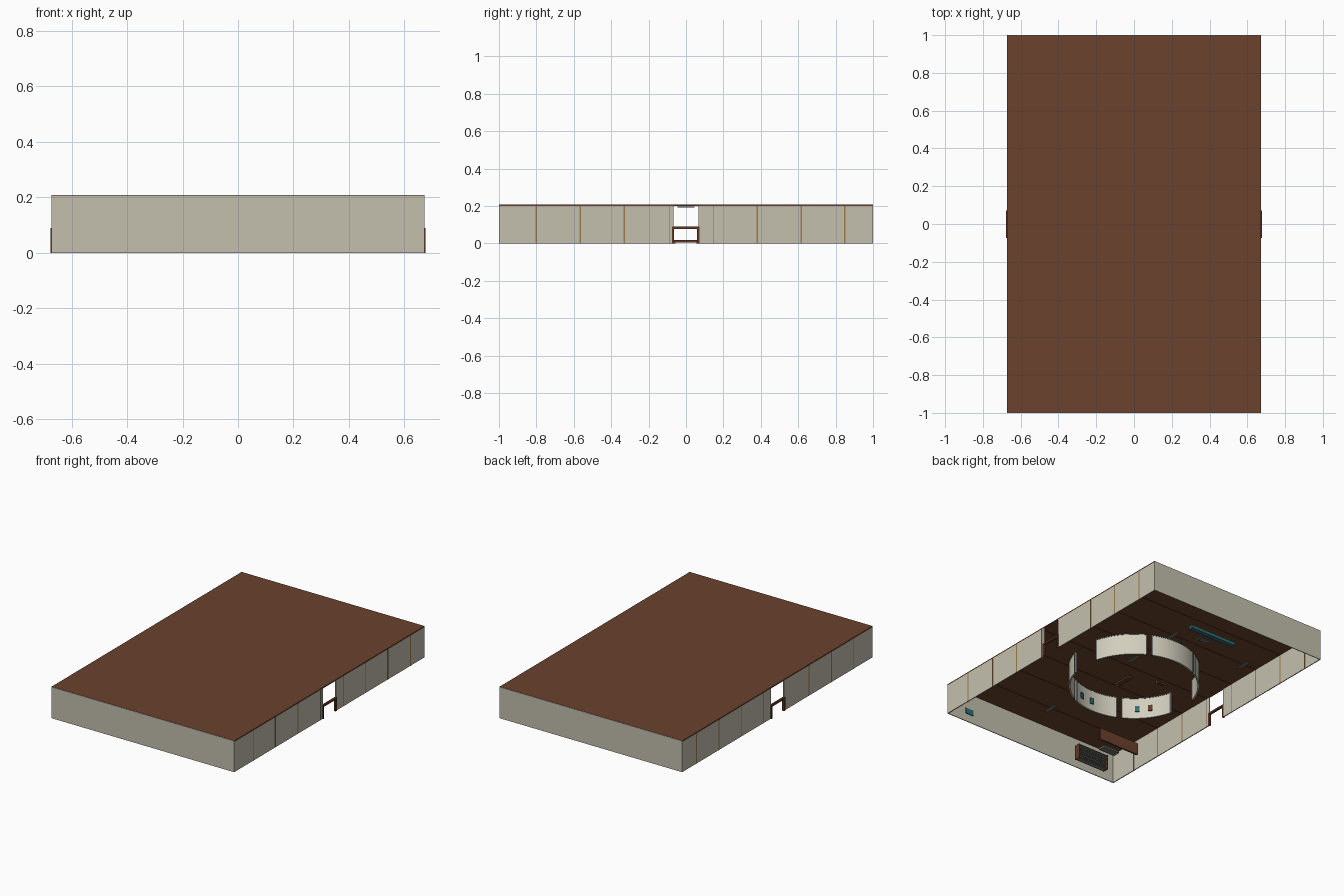
import bpy, bmesh, math

if "Cube" in bpy.data.objects:
    bpy.data.objects.remove(bpy.data.objects["Cube"])


def mat(name, r, g, b):
    m = bpy.data.materials.new(name)
    m.diffuse_color = (r, g, b, 1)
    m.use_nodes = True
    m.node_tree.nodes["Principled BSDF"].inputs["Base Color"].default_value = m.diffuse_color
    return m


BROWN = mat("roof brown", 0.145, 0.055, 0.027)
BEIGE = mat("wall beige", 0.55, 0.52, 0.42)
CREAM = mat("partition cream", 0.64, 0.61, 0.51)
GOLD = mat("seam gold", 0.33, 0.21, 0.07)
WOOD = mat("door wood", 0.12, 0.04, 0.018)
TEAL = mat("teal", 0.03, 0.16, 0.19)
GREY = mat("fixture grey", 0.16, 0.16, 0.15)


def boxes(name, material, items):
    """One object made of boxes given as (centre, size)."""
    bm = bmesh.new()
    for c, s in items:
        for v in bmesh.ops.create_cube(bm, size=1)["verts"]:
            v.co = [c[i] + v.co[i] * s[i] for i in range(3)]
    return finish(name, material, bm)


def finish(name, material, bm):
    bmesh.ops.recalc_face_normals(bm, faces=bm.faces)
    me = bpy.data.meshes.new(name)
    bm.to_mesh(me)
    bm.free()
    me.materials.append(material)
    ob = bpy.data.objects.new(name, me)
    bpy.context.collection.objects.link(ob)
    return ob


def arc_wall(name, material, a0, a1, r0, r1, z0, z1, steps=12):
    """Curved wall piece between two angles in degrees."""
    bm = bmesh.new()
    rings = []
    for i in range(steps + 1):
        a = math.radians(a0 + (a1 - a0) * i / steps)
        rings.append([bm.verts.new((r * math.cos(a), r * math.sin(a), z))
                      for r, z in ((r0, z0), (r1, z0), (r1, z1), (r0, z1))])
    for p, q in zip(rings, rings[1:]):
        for k in range(4):
            bm.faces.new((p[k], p[(k + 1) % 4], q[(k + 1) % 4], q[k]))
    bm.faces.new(rings[0])
    bm.faces.new(rings[-1])
    ob = finish(name, material, bm)
    bpy.ops.object.select_all(action='DESELECT')
    ob.select_set(True)
    bpy.context.view_layer.objects.active = ob
    bpy.ops.object.shade_smooth_by_angle()


# Hall shell: roof slab, closed end walls, side walls with a central gap
H, XW, GAP = 0.2, 0.672, 0.067
boxes("roof", BROWN, [((0, 0, 0.204), (2 * XW, 1.994, 0.008))])
boxes("end_walls", BEIGE, [((0, s * 0.9975, 0.1035), (2 * XW, 0.005, 0.207)) for s in (-1, 1)])
side = (0.995 - GAP)
boxes("side_walls", BEIGE, [((sx * (XW - 0.003), sy * (GAP + side / 2), H / 2), (0.006, side, H))
                            for sx in (-1, 1) for sy in (-1, 1)])

# Seams between the side wall panels, and ceiling joints
seams = [-0.80, -0.565, -0.33, 0.38, 0.615, 0.85]
boxes("wall_seams", GOLD, [((sx * (XW - 0.003), y, H / 2), (0.008, 0.008, H))
                           for sx in (-1, 1) for y in seams])
boxes("thin_seams", GREY, [((sx * (XW - 0.003), y, H / 2), (0.007, 0.003, H))
                           for sx in (-1, 1) for y in (-0.09, 0.145)])
boxes("ceiling_joints", WOOD, [((0, y, 0.199), (1.33, 0.004, 0.002))
                               for y in seams + [-0.09, 0.145]])

# Door frames in the gaps
frame = []
for s in (-1, 1):
    x = s * 0.67
    frame += [((x, -0.069, 0.045), (0.014, 0.012, 0.09)),
              ((x, 0.065, 0.045), (0.014, 0.012, 0.09)),
              ((x, -0.002, 0.084), (0.014, 0.146, 0.012))]
boxes("door_frames", WOOD, frame)

# Ring of curved display partitions with trim at the upright edges
n = 0
for base in (0, 180):
    for a0, a1 in ((15, 61), (66, 114), (119, 165)):
        n += 1
        arc_wall("partition_%d" % n, CREAM, base + a0, base + a1, 0.395, 0.405, 0, 0.14)
        arc_wall("partition_cap_%d" % n, GREY, base + a0, base + a1, 0.393, 0.407, 0.14, 0.146)
        for a in (a0, a1):
            arc_wall("partition_post_%d_%d" % (n, a), GREY, base + a - 0.6, base + a + 0.6,
                     0.392, 0.408, 0, 0.146, 1)

# Low benches inside the ring
boxes("benches", WOOD, [((0.08, 0, 0.012), (0.03, 0.14, 0.012)),
                        ((-0.12, 0.12, 0.012), (0.08, 0.02, 0.012))])
boxes("bench_legs", GREY, [((0.08, y, 0.003), (0.02, 0.01, 0.006)) for y in (-0.06, 0.06)]
      + [((x, 0.12, 0.003), (0.01, 0.015, 0.006)) for x in (-0.155, -0.085)])

# Small exhibits hung on the inner faces of the partitions
for i, (deg, m) in enumerate(((-145, WOOD), (-133, TEAL), (-88, TEAL), (-75, TEAL))):
    arc_wall("exhibit_%d" % i, m, deg - 2, deg + 2, 0.388, 0.394, 0.045, 0.085, 2)

# Ceiling lights
boxes("ceiling_lights", GREY, [((x, y, 0.195), (0.02, 0.09, 0.006))
                               for x, y in ((0, 0), (0, 0.38), (-0.57, 0.38), (0, -0.8), (0.57, -0.38))])

# Long teal counter with a small seat in front of it
boxes("teal_counter", TEAL, [((0.02, 0.775, 0.012), (0.345, 0.03, 0.02))])
boxes("counter_seat", GREY, [((0.025, 0.69, 0.02), (0.08, 0.035, 0.006))]
      + [((0.025 + sx * 0.035, 0.69 + sy * 0.014, 0.01), (0.006, 0.006, 0.02))
         for sx in (-1, 1) for sy in (-1, 1)])

# Serving bar and the stocked shelf behind it
boxes("bar_front", BROWN, [((-0.41, -0.637, 0.04), (0.30, 0.012, 0.08))])
boxes("bar_sink", GREY, [((-0.47, -0.80, 0.07), (0.12, 0.05, 0.012))])
boxes("shelf_boards", GREY, [((-0.42, -0.91, z), (0.22, 0.04, 0.005)) for z in (0.004, 0.035, 0.066, 0.095)])
boxes("shelf_sides", WOOD, [((-0.42 + s * 0.113, -0.91, 0.05), (0.006, 0.042, 0.1)) for s in (-1, 1)])
boxes("shelf_stock", GREY, [((-0.515 + i * 0.024, -0.91, z), (0.01, 0.012, 0.02))
                            for i in range(9) for z in (0.016, 0.047, 0.078)])

# Wall plaque
boxes("wall_plaque", TEAL, [((0.5, -0.992, 0.072), (0.06, 0.006, 0.036))])
